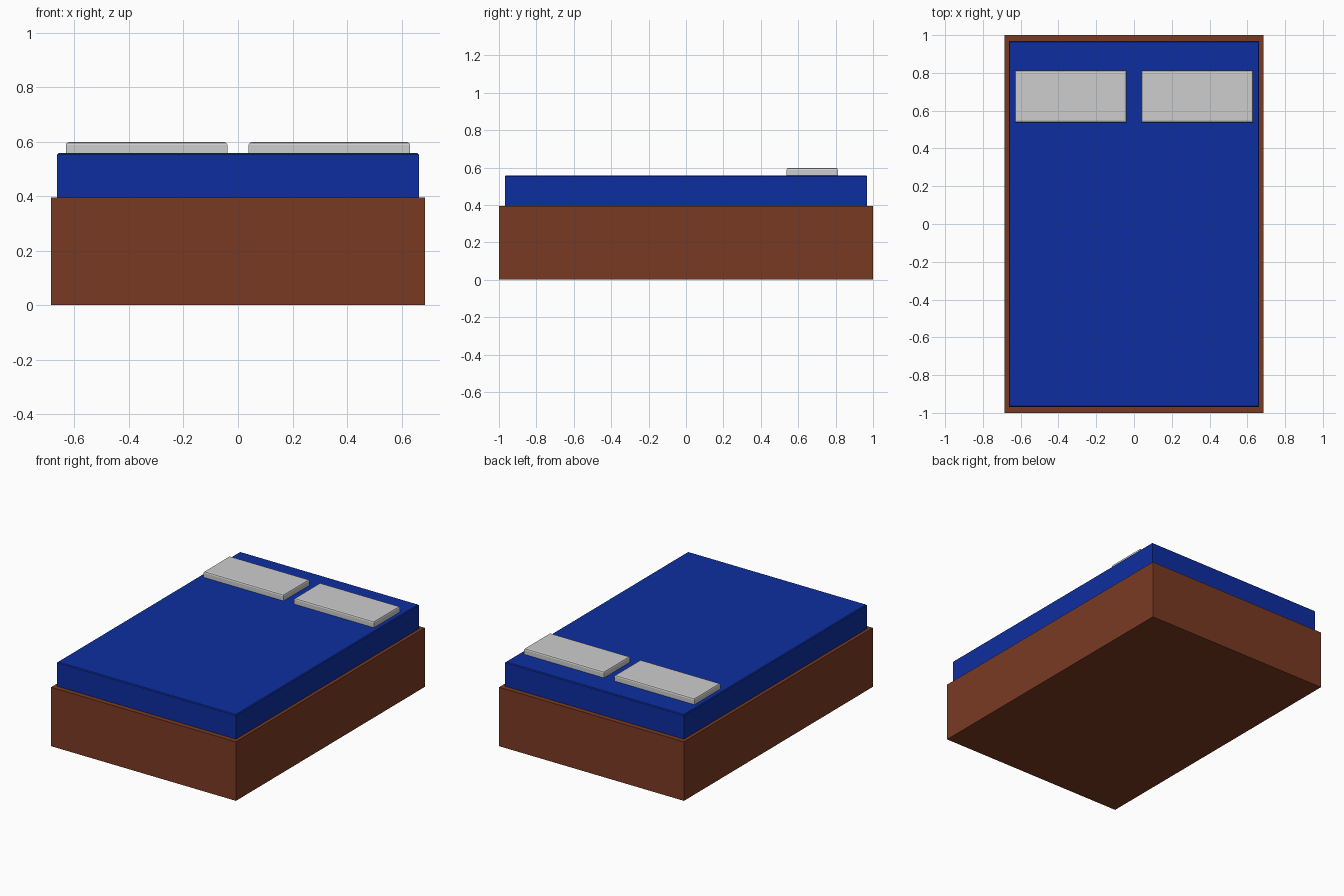
import bpy
import bmesh

cube = bpy.data.objects.get("Cube")
if cube:
    bpy.data.objects.remove(cube, do_unlink=True)


def material(name, rgb):
    mat = bpy.data.materials.new(name)
    mat.use_nodes = True
    color = (*rgb, 1)
    mat.diffuse_color = color
    mat.node_tree.nodes["Principled BSDF"].inputs["Base Color"].default_value = color
    return mat


def box(name, low, high, mat, bevel=0, segments=1):
    """Box between two corners, with its top edges optionally bevelled."""
    bm = bmesh.new()
    bmesh.ops.create_cube(bm, size=1)
    for v in bm.verts:
        for i in range(3):
            v.co[i] = low[i] + (v.co[i] + 0.5) * (high[i] - low[i])
    if bevel:
        top = [e for e in bm.edges if all(v.co.z > high[2] - 0.001 for v in e.verts)]
        bmesh.ops.bevel(bm, geom=top, offset=bevel, segments=segments,
                        profile=0.5, affect='EDGES')
    mesh = bpy.data.meshes.new(name)
    bm.to_mesh(mesh)
    bm.free()
    mesh.materials.append(mat)
    obj = bpy.data.objects.new(name, mesh)
    bpy.context.collection.objects.link(obj)
    return obj


wood = material("brown wood", (0.195, 0.042, 0.017))
blue = material("blue bedding", (0.004, 0.027, 0.35))
grey = material("light grey fabric", (0.61, 0.61, 0.61))

# Solid bed base with a narrow rim showing around the mattress
box("bed_base", (-0.685, -1, 0), (0.685, 1, 0.395), wood)

# Mattress
box("mattress", (-0.663, -0.968, 0.38), (0.663, 0.968, 0.558), blue, 0.005)

# Pair of pillows at the head end
for side, x in (("left", 0.335), ("right", -0.335)):
    box(side + "_pillow", (x - 0.296, 0.538, 0.55), (x + 0.296, 0.812, 0.598),
        grey, 0.01, 2)
